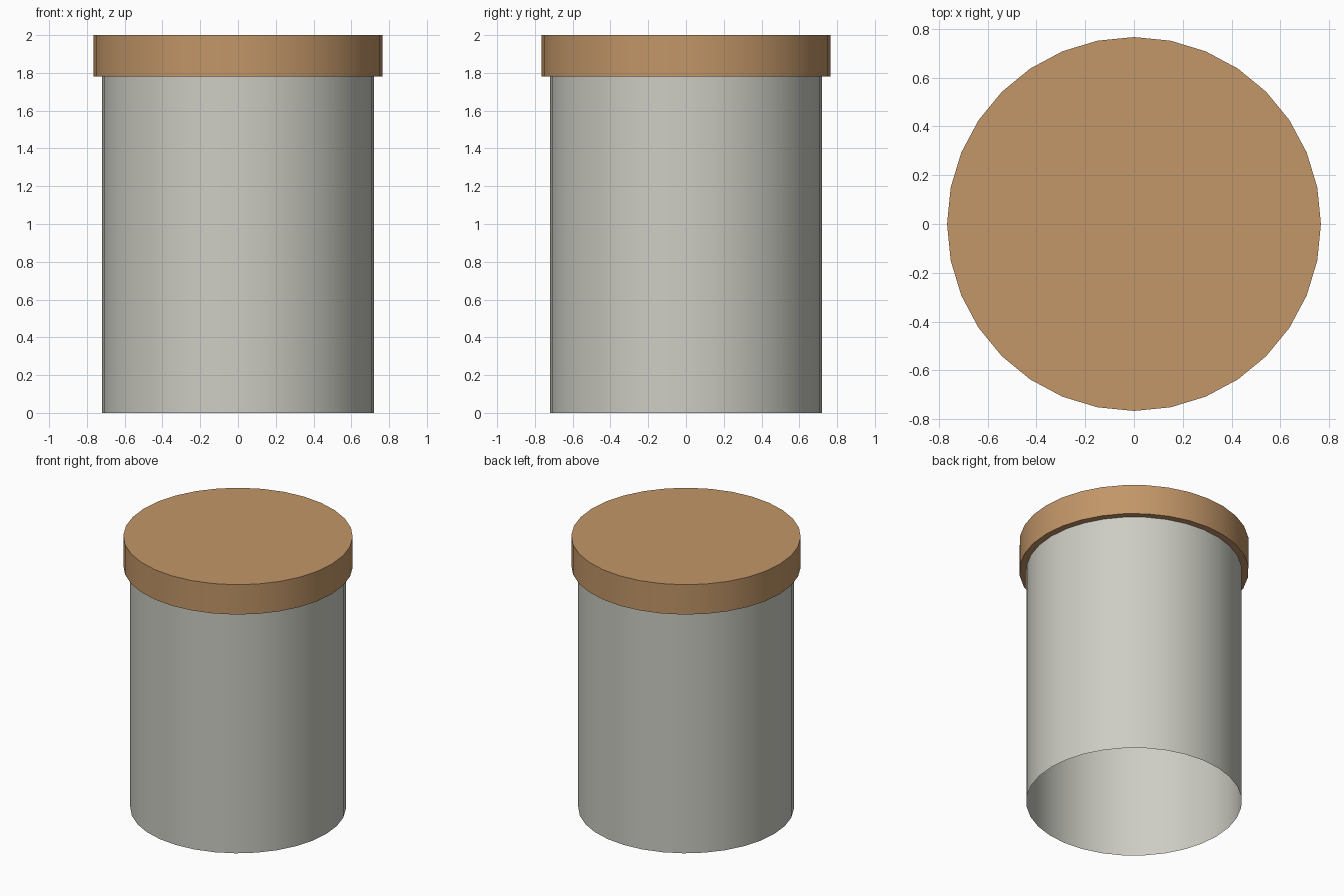
import bpy
import math

cube = bpy.data.objects.get("Cube")
if cube:
    bpy.data.objects.remove(cube, do_unlink=True)


def make_material(name, rgb):
    mat = bpy.data.materials.new(name)
    mat.use_nodes = True
    color = (*rgb, 1.0)
    mat.diffuse_color = color
    mat.node_tree.nodes["Principled BSDF"].inputs["Base Color"].default_value = color
    return mat


def make_cylinder(name, radius, bottom, top, fill, mat):
    bpy.ops.mesh.primitive_cylinder_add(
        vertices=32, radius=radius, depth=top - bottom,
        end_fill_type=fill, location=(0, 0, (bottom + top) / 2))
    obj = bpy.context.object
    obj.name = name
    obj.data.materials.append(mat)
    bpy.ops.object.shade_smooth_by_angle(angle=math.radians(30))
    return obj


warm_grey = make_material("warm grey", (0.61, 0.61, 0.55))
tan_brown = make_material("tan brown", (0.54, 0.305, 0.138))

LID_BOTTOM = 1.78

# Open-ended tube body
make_cylinder("jar_body", 0.72, 0, LID_BOTTOM, 'NOTHING', warm_grey)

# Solid lid overhanging the body
make_cylinder("lid", 0.766, LID_BOTTOM, 2.0, 'NGON', tan_brown)
